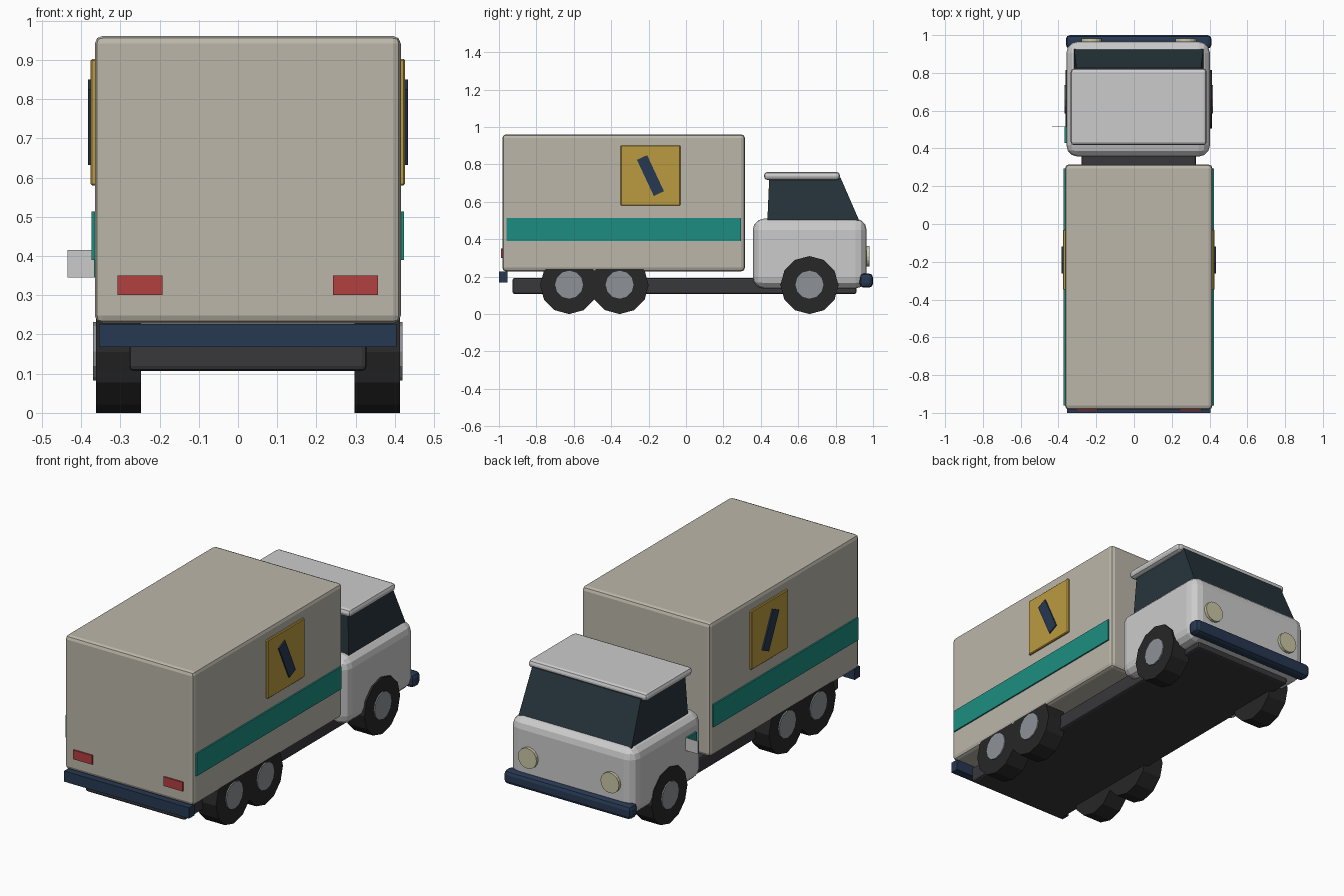
import bpy, bmesh, math
from mathutils import Matrix

if "Cube" in bpy.data.objects:
    bpy.data.objects.remove(bpy.data.objects["Cube"])

CX = 0.025  # centre line of the truck body
COLORS = {
    "cream": (0.50, 0.47, 0.40), "white": (0.62, 0.62, 0.61), "dark": (0.04, 0.04, 0.045),
    "rubber": (0.02, 0.02, 0.02), "hub": (0.27, 0.29, 0.31), "glass": (0.02, 0.035, 0.045),
    "navy": (0.02, 0.04, 0.085), "teal": (0.012, 0.27, 0.22), "gold": (0.50, 0.33, 0.05),
    "red": (0.45, 0.05, 0.05), "lamp": (0.60, 0.57, 0.38),
}
MATS = {}
for key, rgb in COLORS.items():
    MATS[key] = bpy.data.materials.new(key)
    MATS[key].diffuse_color = (*rgb, 1)


def finish(name, bm, mat, bevel=0, segments=2):
    bmesh.ops.recalc_face_normals(bm, faces=bm.faces)
    me = bpy.data.meshes.new(name)
    bm.to_mesh(me)
    bm.free()
    me.materials.append(MATS[mat])
    ob = bpy.data.objects.new(name, me)
    bpy.context.collection.objects.link(ob)
    if bevel:
        mod = ob.modifiers.new("rounded_edges", "BEVEL")
        mod.width, mod.segments = bevel, segments
    return ob


def box(name, xr, yr, zr, mat, bevel=0, segments=2, tilt=0):
    bm = bmesh.new()
    rs = (xr, yr, zr)
    size = [b - a for a, b in rs]
    mid = [(a + b) / 2 for a, b in rs]
    m = Matrix.Translation(mid) @ Matrix.Rotation(tilt, 4, "X") @ Matrix.Diagonal((*size, 1))
    bmesh.ops.create_cube(bm, size=1, matrix=m)
    return finish(name, bm, mat, bevel, segments)


def disc(name, centre, radius, depth, sides, axis, mat, bevel=0):
    bm = bmesh.new()
    rot = Matrix.Rotation(math.pi / 2, 4, "Y" if axis == "X" else "X")
    bmesh.ops.create_cone(bm, cap_ends=True, segments=sides, radius1=radius, radius2=radius,
                          depth=depth, matrix=Matrix.Translation(centre) @ rot)
    return finish(name, bm, mat, bevel, 1)


def across(half):
    return (CX - half, CX + half)


# Chassis and cargo box
box("chassis", across(0.303), (-0.928, 0.912), (0.107, 0.193), "dark", 0.012)
box("cargo_box", across(0.39), (-0.982, 0.315), (0.228, 0.961), "cream", 0.02)

# Cab body, glasshouse and roof
box("cab_body", (-0.358, 0.402), (0.357, 0.966), (0.137, 0.51), "white", 0.06, 3)
bm = bmesh.new()
sides = []
for s in (-1, 1):
    sides.append([bm.verts.new((CX + s * w, y, z)) for y, z, w in
                  ((0.435, 0.50, 0.342), (0.926, 0.50, 0.342),
                   (0.826, 0.73, 0.33), (0.445, 0.73, 0.33))])
for ring in sides:
    bm.faces.new(ring)
for i in range(4):
    j = (i + 1) % 4
    bm.faces.new((sides[0][i], sides[0][j], sides[1][j], sides[1][i]))
finish("cab_windows", bm, "glass")
box("cab_roof", across(0.36), (0.417, 0.823), (0.717, 0.76), "white", 0.018)

# Bumpers
box("front_bumper", across(0.386), (0.928, 1.0), (0.141, 0.217), "navy", 0.022)
box("rear_bumper", across(0.379), (-1.0, -0.955), (0.168, 0.227), "navy")

# Parts repeated on both sides
for s, side in ((-1, "left"), (1, "right")):
    def span(a, b):
        return tuple(sorted((CX + s * a, CX + s * b)))

    for label, y in (("front", 0.66), ("middle", -0.355), ("rear", -0.625)):
        disc(f"{label}_{side}_wheel", (CX + s * 0.33, y, 0.155), 0.155, 0.115, 12, "X", "rubber")
        disc(f"{label}_{side}_hub", (CX + s * 0.384, y, 0.157), 0.075, 0.02, 12, "X", "hub")
    box(f"{side}_stripe", span(0.38, 0.398), (-0.96, 0.293), (0.39, 0.513), "teal")
    box(f"{side}_panel", span(0.38, 0.401), (-0.35, -0.03), (0.58, 0.902), "gold", 0.004, 1)
    box(f"{side}_panel_bar", span(0.39, 0.408), (-0.22, -0.16), (0.634, 0.847), "navy",
        tilt=math.radians(25))
    disc(f"{side}_headlight", (CX + s * 0.25, 0.968, 0.309), 0.056, 0.028, 16, "Y", "lamp")
    box(f"{side}_tail_light", span(0.217, 0.332), (-0.99, -0.97), (0.3, 0.35), "red")

# Open filler flap and its recess on the left of the cab
box("filler_recess", (-0.367, -0.35), (0.43, 0.515), (0.345, 0.415), "teal")
box("filler_flap", (-0.435, -0.355), (0.513, 0.517), (0.345, 0.415), "white")

for m in bpy.data.materials:
    if m.users and not m.is_grease_pencil:
        m.use_nodes = True
        m.node_tree.nodes["Principled BSDF"].inputs["Base Color"].default_value = m.diffuse_color
